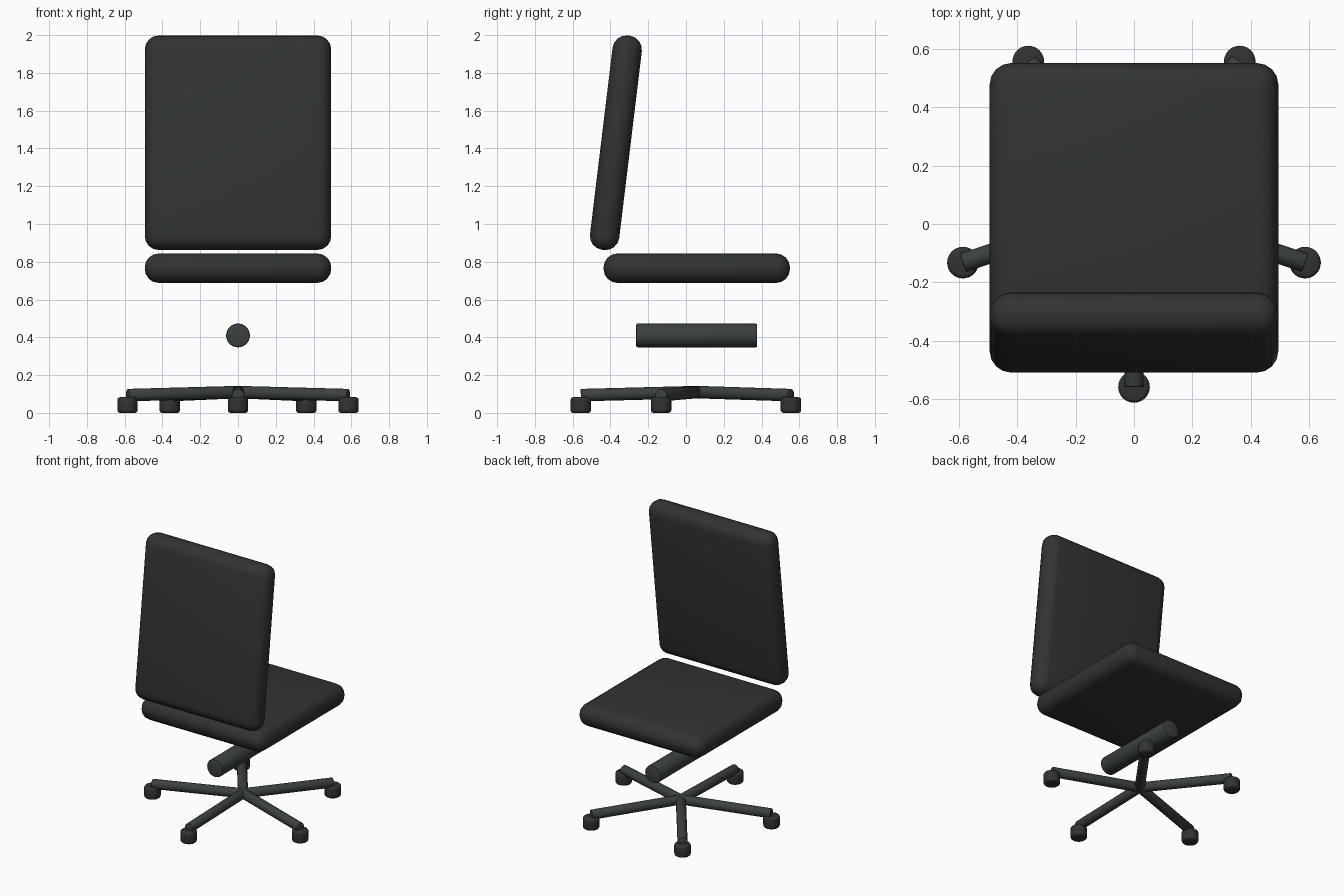
import bpy, math
from mathutils import Vector

if "Cube" in bpy.data.objects:
    bpy.data.objects.remove(bpy.data.objects["Cube"])

CY = 0.058  # y of the chair's central axis


def material(name, rgb):
    m = bpy.data.materials.new(name)
    m.diffuse_color = (*rgb, 1)
    m.use_nodes = True
    m.node_tree.nodes["Principled BSDF"].inputs["Base Color"].default_value = m.diffuse_color
    return m


fabric = material("dark_fabric", (0.03, 0.034, 0.033))
metal = material("dark_metal", (0.043, 0.052, 0.051))


def finish(name, mat, bevel, segments):
    ob = bpy.context.object
    ob.name = name
    ob.data.materials.append(mat)
    mod = ob.modifiers.new("bevel", 'BEVEL')
    mod.width, mod.segments = bevel, segments
    mod.limit_method = 'ANGLE'
    mod.angle_limit = math.radians(40)
    bpy.ops.object.modifier_apply(modifier="bevel")
    bpy.ops.object.shade_smooth_by_angle(angle=math.radians(35))
    return ob


def cushion(name, loc, size, tilt=0):
    bpy.ops.mesh.primitive_cube_add(size=1, location=loc)
    bpy.context.object.scale = size
    bpy.ops.object.transform_apply(location=False, rotation=False, scale=True)
    finish(name, fabric, 0.074, 4).rotation_euler.x = tilt


def rod(name, a, b, radius, mat, bevel, segments=2):
    a, b = Vector(a), Vector(b)
    bpy.ops.mesh.primitive_cylinder_add(
        vertices=32, radius=radius, depth=(b - a).length, location=(a + b) / 2,
        rotation=(b - a).to_track_quat('Z', 'Y').to_euler())
    finish(name, mat, bevel, segments)


# Cushions
cushion("seat", (0, 0.057, 0.766), (0.987, 0.987, 0.156))
cushion("backrest", (0, -0.371, 1.43), (0.987, 0.156, 1.143), math.radians(-6.9))

# Lift cylinder, lying along y beneath the seat
rod("lift_cylinder", (0, -0.264, 0.41), (0, 0.377, 0.41), 0.063, metal, 0.008)

# Five-armed base with casters
for i in range(5):
    t = math.radians(-90 + 72 * i)
    x, y = 0.615 * math.cos(t), CY + 0.615 * math.sin(t)
    rod(f"base_arm_{i + 1}", (0, CY, 0.11), (x, y, 0.094), 0.033, metal, 0.005)
    rod(f"caster_{i + 1}", (x, y, 0), (x, y, 0.083), 0.054, fabric, 0.014, 3)
